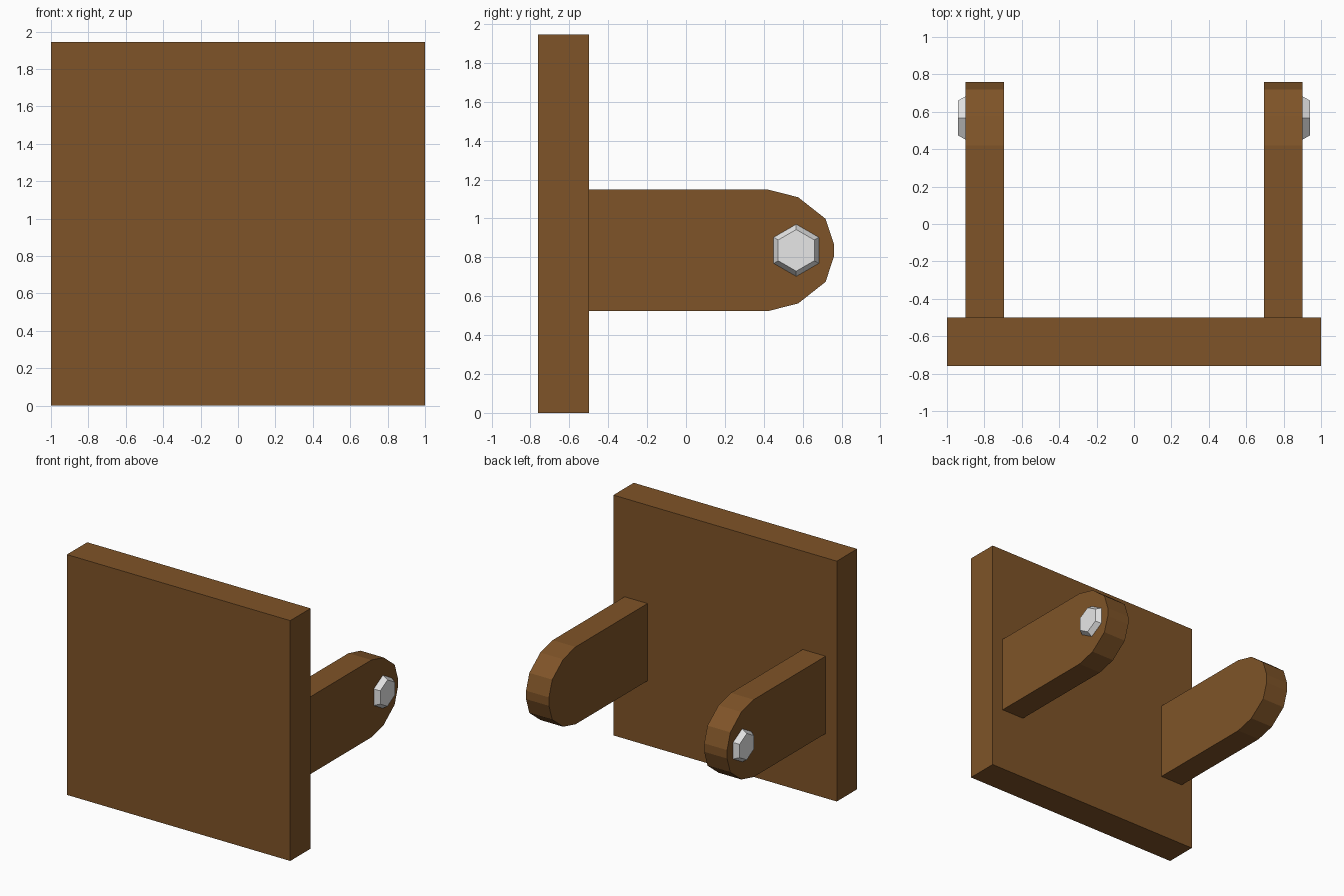
import bpy, bmesh, math

if "Cube" in bpy.data.objects:
    bpy.data.objects.remove(bpy.data.objects["Cube"])


def material(name, rgb):
    m = bpy.data.materials.new(name)
    m.diffuse_color = (*rgb, 1)
    m.use_nodes = True
    m.node_tree.nodes["Principled BSDF"].inputs["Base Color"].default_value = m.diffuse_color
    return m


wood = material("brown_wood", (0.212, 0.088, 0.021))
steel = material("light_steel", (0.80, 0.80, 0.80))


def loft(name, ring_a, ring_b, mat):
    """Solid between two matching rings of points."""
    bm = bmesh.new()
    a = [bm.verts.new(p) for p in ring_a]
    b = [bm.verts.new(p) for p in ring_b]
    n = len(a)
    bm.faces.new(a)
    bm.faces.new(b[::-1])
    for i in range(n):
        j = (i + 1) % n
        bm.faces.new((a[i], b[i], b[j], a[j]))
    bmesh.ops.recalc_face_normals(bm, faces=bm.faces)
    mesh = bpy.data.meshes.new(name)
    bm.to_mesh(mesh)
    bm.free()
    mesh.materials.append(mat)
    obj = bpy.data.objects.new(name, mesh)
    bpy.context.collection.objects.link(obj)
    return obj


# Square back plate
corners = [(-1, 0), (1, 0), (1, 1.945), (-1, 1.945)]
loft("plate", [(x, -0.76, z) for x, z in corners],
     [(x, -0.50, z) for x, z in corners], wood)

# Rounded arm outline (y, height above the arm's middle), mirrored top to bottom
MID = 0.836
upper = [(-0.50, 0.313), (0.42, 0.313), (0.577, 0.273), (0.718, 0.162), (0.76, 0.034)]
outline = upper + [(y, -h) for y, h in reversed(upper)]


def hexagon(x, r):
    return [(x, 0.567 + r * math.sin(k * math.pi / 3), MID + r * math.cos(k * math.pi / 3))
            for k in range(6)]


# Arm and tapered hex bolt on each side
for side, s in (("left", -1), ("right", 1)):
    loft(side + "_arm", [(s * 0.695, y, MID + h) for y, h in outline],
         [(s * 0.90, y, MID + h) for y, h in outline], wood)
    loft(side + "_bolt", hexagon(s * 0.90, 0.134), hexagon(s * 0.942, 0.107), steel)
